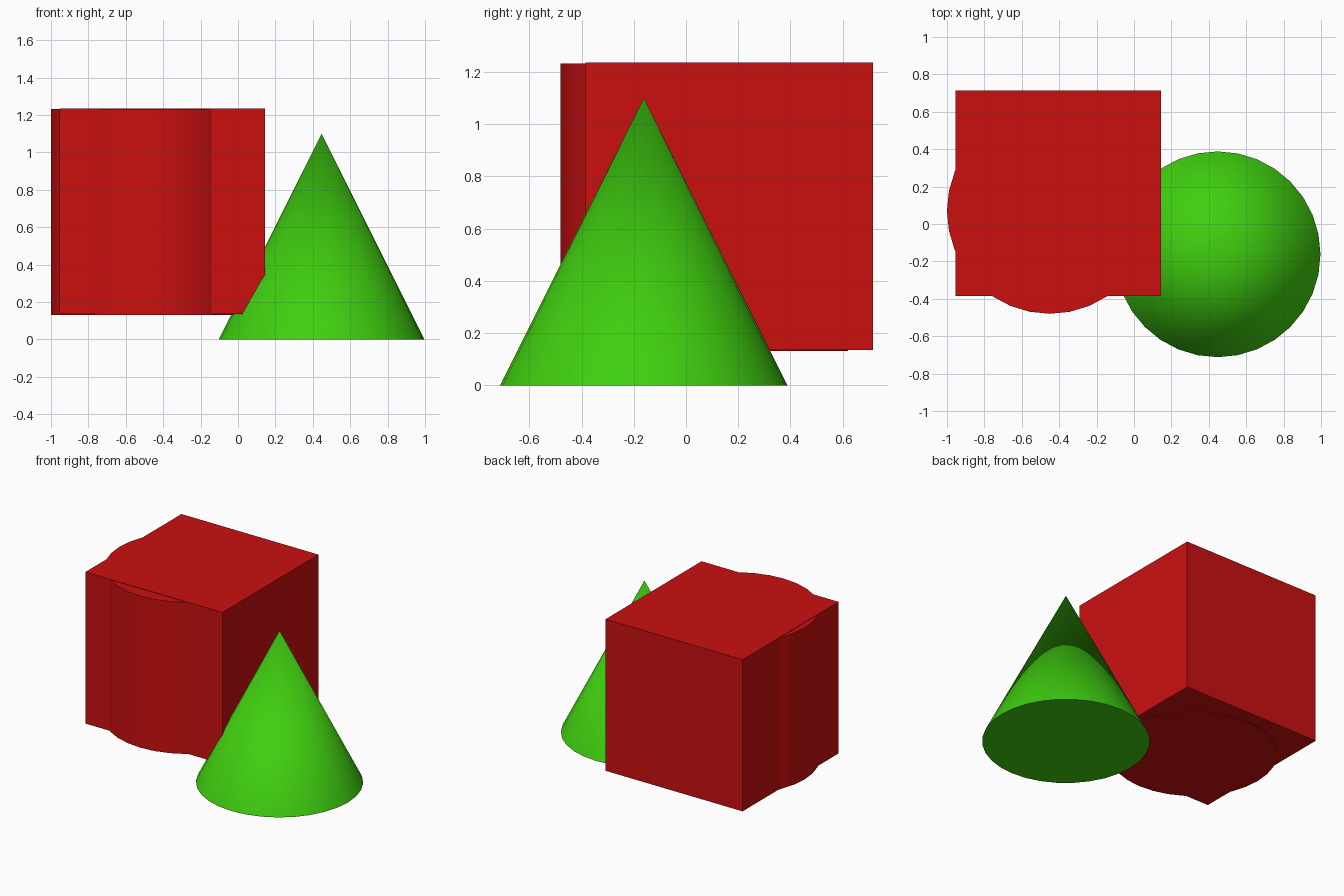
import bpy
import math

old = bpy.data.objects.get("Cube")
if old:
    bpy.data.objects.remove(old, do_unlink=True)

SIZE = 1.1
R = SIZE / 2


def material(name, colour):
    mat = bpy.data.materials.new(name)
    mat.use_nodes = True
    mat.diffuse_color = colour
    mat.node_tree.nodes["Principled BSDF"].inputs["Base Color"].default_value = colour
    return mat


def finish(name, mat, smooth=False):
    obj = bpy.context.object
    obj.name = name
    obj.data.materials.append(mat)
    if smooth:
        bpy.ops.object.shade_smooth_by_angle(angle=math.radians(30))
    return obj


red = material("red", (0.6, 0.005, 0.005, 1))
green = material("green", (0.05, 0.62, 0.005, 1))

# Red block
bpy.ops.mesh.primitive_cube_add(size=SIZE, location=(-0.405, 0.165, 0.685))
finish("red_block", red)

# Red cylinder bulging through the front and right of the block
bpy.ops.mesh.primitive_cylinder_add(vertices=32, radius=R, depth=SIZE,
                                    location=(-0.45, 0.07, 0.682))
finish("red_cylinder", red, smooth=True)

# Green cone beside the block
bpy.ops.mesh.primitive_cone_add(vertices=32, radius1=R, radius2=0, depth=SIZE,
                                location=(0.447, -0.162, R))
finish("green_cone", green, smooth=True)
